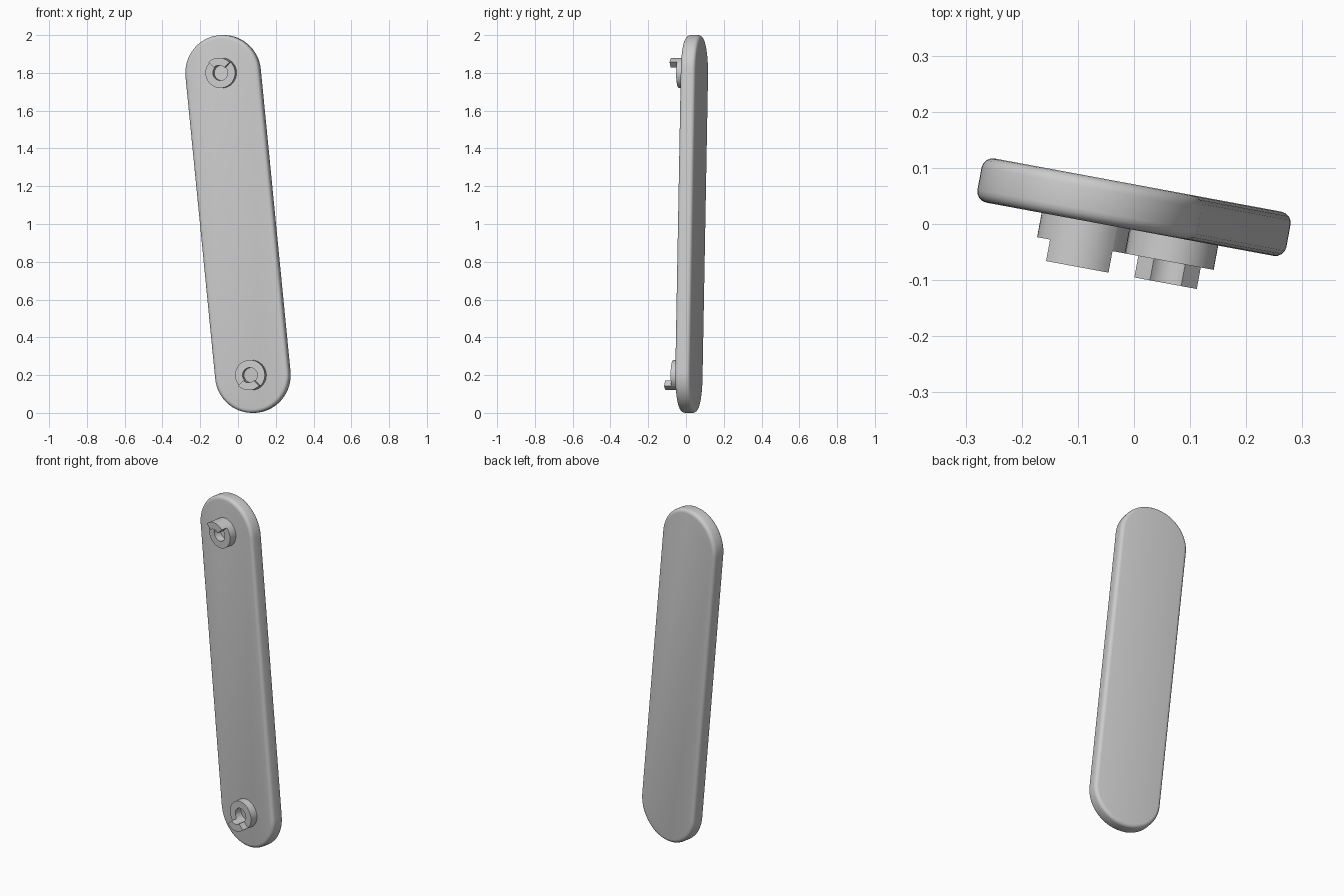
import bpy, bmesh
from math import sin, cos, pi, radians, atan2
from mathutils import Matrix, Vector

cube = bpy.data.objects.get("Cube")
if cube:
    bpy.data.objects.remove(cube, do_unlink=True)

grey = bpy.data.materials.new("plain_grey")
grey.use_nodes = True
grey.diffuse_color = (0.6, 0.6, 0.6, 1)
grey.node_tree.nodes["Principled BSDF"].inputs["Base Color"].default_value = (0.6, 0.6, 0.6, 1)

# The whole part is yawed a little about the vertical axis
POSE = Matrix.Translation((0, 0.03, 0)) @ Matrix.Rotation(radians(-10.5), 4, 'Z')
HALF = 0.04                      # half the plate thickness
RADIUS = 0.2                     # end cap radius
TOP, BOTTOM = Vector((-0.08, 1.8)), Vector((0.08, 0.2))


def arc(centre, radius, start, end, steps):
    return [(centre.x + radius * cos(start + (end - start) * i / steps),
             centre.y + radius * sin(start + (end - start) * i / steps))
            for i in range(steps + 1)]


def finish(name, bm):
    bmesh.ops.recalc_face_normals(bm, faces=bm.faces)
    mesh = bpy.data.meshes.new(name)
    bm.to_mesh(mesh)
    bm.free()
    mesh.materials.append(grey)
    obj = bpy.data.objects.new(name, mesh)
    bpy.context.collection.objects.link(obj)
    obj.matrix_world = POSE
    bpy.ops.object.select_all(action='DESELECT')
    obj.select_set(True)
    bpy.context.view_layer.objects.active = obj
    bpy.ops.object.shade_smooth_by_angle(angle=radians(30))


def extrude_outline(bm, outline, back, front):
    verts = [bm.verts.new((x, back, z)) for x, z in outline]
    face = bm.faces.new(verts)
    new = bmesh.ops.extrude_face_region(bm, geom=[face])["geom"]
    moved = [v for v in new if isinstance(v, bmesh.types.BMVert)]
    bmesh.ops.translate(bm, verts=moved, vec=(0, front - back, 0))


# Long plate with round ends and softened rims
axis = TOP - BOTTOM
side = atan2(axis.y, axis.x) - pi / 2
bm = bmesh.new()
outline = arc(TOP, RADIUS, side, side + pi, 32) + arc(BOTTOM, RADIUS, side + pi, side + 2 * pi, 32)
extrude_outline(bm, outline, HALF, -HALF)
bmesh.ops.recalc_face_normals(bm, faces=bm.faces)
rims = [e for e in bm.edges if e.calc_face_angle(0) > radians(30)]
bmesh.ops.bevel(bm, geom=rims, offset=0.02, segments=4, profile=0.5, affect='EDGES')
finish("plate", bm)


# Collars on the front, each with a taller tab over a quarter of the ring
def ring_sector(bm, centre, start, end, height, steps):
    """Join quads of a ring slice, then raise them into a solid."""
    outer = arc(centre, 0.08, start, end, steps)
    inner = arc(centre, 0.04, start, end, steps)
    rows = [[bm.verts.new((x, y, z)) for x, z in ring]
            for ring, y in ((outer, -HALF + 0.01), (outer, -HALF - height),
                            (inner, -HALF - height), (inner, -HALF + 0.01))]
    for a, b in zip(rows, rows[1:] + rows[:1]):
        for i in range(steps):
            bm.faces.new((a[i], a[i + 1], b[i + 1], b[i]))
    for i in (0, steps):
        bm.faces.new([row[i] for row in rows])


for label, centre, middle in (("upper", TOP, pi / 2), ("lower", BOTTOM, -pi / 2)):
    for part, start, end, height, steps in (
            ("tab", middle - pi / 4, middle + pi / 4, 0.083, 12),
            ("collar", middle + pi / 4, middle + 7 * pi / 4, 0.044, 36)):
        bm = bmesh.new()
        ring_sector(bm, centre, start, end, height, steps)
        finish(label + "_" + part, bm)
